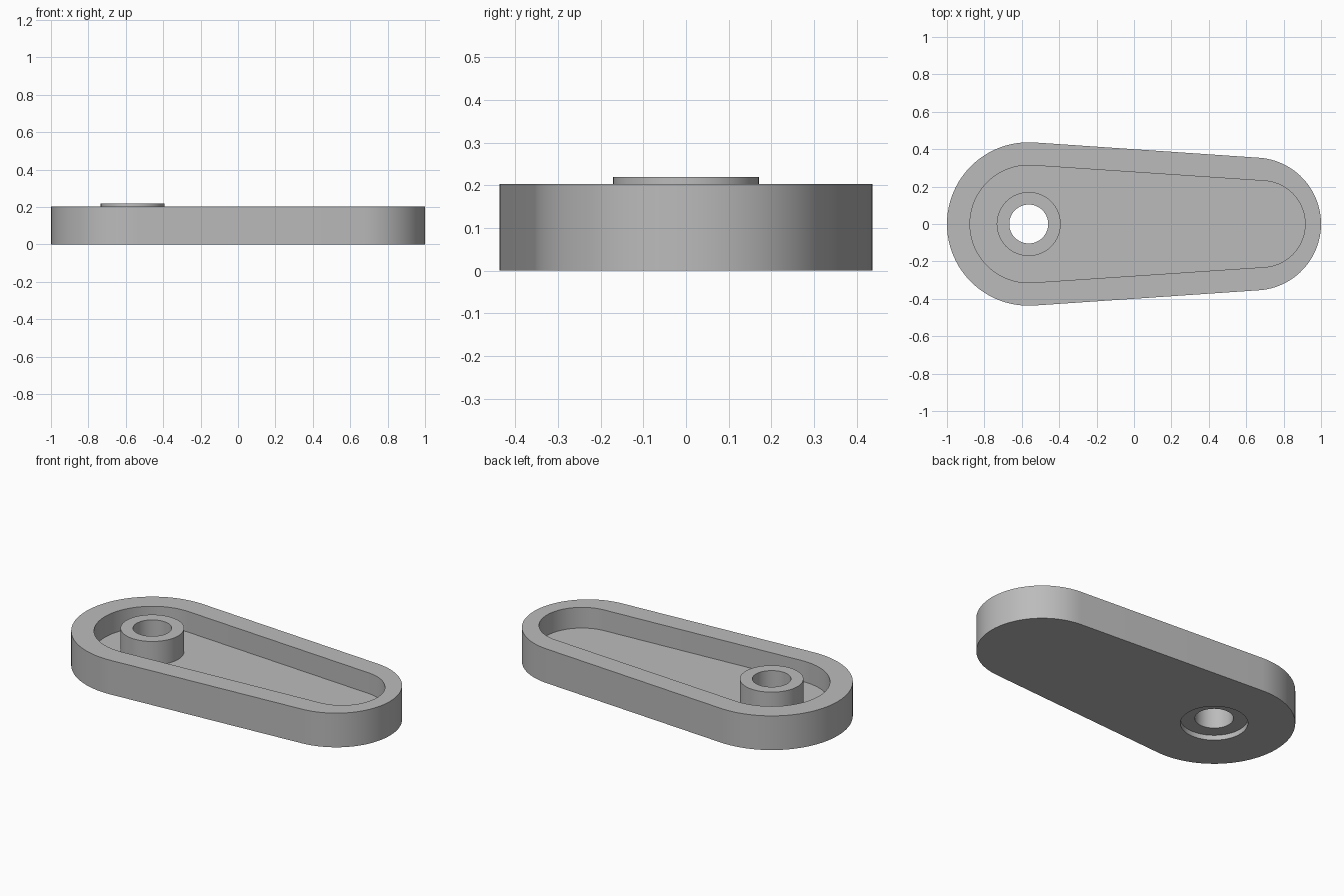
import bpy, bmesh
from math import sin, cos, pi, asin, radians

if "Cube" in bpy.data.objects:
    bpy.data.objects.remove(bpy.data.objects["Cube"], do_unlink=True)

SEG = 48            # segments per half turn
PIVOT = -0.563      # x of the big end and its bore
TOP, FLOOR, RECESS, BOSS_TOP = 0.203, 0.08, 0.03, 0.22
BORE, BOSS, COUNTERBORE = 0.104, 0.171, 0.182

grey = bpy.data.materials.new("plain_grey")
grey.use_nodes = True
colour = (0.5, 0.5, 0.5, 1)
grey.diffuse_color = colour
grey.node_tree.nodes["Principled BSDF"].inputs["Base Color"].default_value = colour


def arc(cx, r, start, end):
    return [(cx + r * cos(start + (end - start) * i / SEG),
             r * sin(start + (end - start) * i / SEG)) for i in range(SEG + 1)]


def tapered_outline(big_r, small_x, small_r):
    """Two circles joined by their outer tangents."""
    a = pi / 2 - asin((big_r - small_r) / (small_x - PIVOT))
    return arc(small_x, small_r, -a, a) + arc(PIVOT, big_r, a, 2 * pi - a)


def circle(r):
    return [(PIVOT + r * cos(pi * i / SEG), r * sin(pi * i / SEG)) for i in range(2 * SEG)]


def ring(bm, outline, z):
    verts = [bm.verts.new((x, y, z)) for x, y in outline]
    edges = [bm.edges.new((v, verts[i - 1])) for i, v in enumerate(verts)]
    return verts, edges


def skin(bm, lower, upper):
    a, b = lower[0], upper[0]
    for i in range(len(a)):
        bm.faces.new((a[i - 1], a[i], b[i], b[i - 1]))


def fill(bm, outer, inner, up):
    """Flat face between an outline and the hole inside it."""
    made = bmesh.ops.triangle_fill(bm, edges=outer[1] + inner[1],
                                   use_beauty=True, normal=(0, 0, up))
    for f in made["geom"]:
        if isinstance(f, bmesh.types.BMFace):
            f.normal_update()
            if f.normal.z * up < 0:
                f.normal_flip()


def finish(bm, name):
    mesh = bpy.data.meshes.new(name)
    bm.to_mesh(mesh)
    bm.free()
    mesh.materials.append(grey)
    obj = bpy.data.objects.new(name, mesh)
    bpy.context.collection.objects.link(obj)
    bpy.ops.object.select_all(action="DESELECT")
    obj.select_set(True)
    bpy.context.view_layer.objects.active = obj
    bpy.ops.object.shade_smooth_by_angle(angle=radians(30))


# Tray: outer wall, rim, pocket wall, floor and underside
outer = tapered_outline(0.437, 0.645, 0.355)
pocket = tapered_outline(0.314, 0.684, 0.231)
bm = bmesh.new()
loops = [ring(bm, outer, 0), ring(bm, outer, TOP),
         ring(bm, pocket, TOP), ring(bm, pocket, FLOOR)]
for lower, upper in zip(loops, loops[1:]):
    skin(bm, lower, upper)
fill(bm, loops[0], ring(bm, circle(COUNTERBORE), 0), -1)
fill(bm, loops[3], ring(bm, circle(BOSS), FLOOR), 1)
finish(bm, "tray")

# Pivot boss: counterbore below, bore through, raised collar above
profile = [(BOSS, FLOOR), (BOSS, BOSS_TOP), (BORE, BOSS_TOP),
           (BORE, RECESS), (COUNTERBORE, RECESS), (COUNTERBORE, 0)]
bm = bmesh.new()
loops = [ring(bm, circle(r), z) for r, z in profile]
for lower, upper in zip(loops, loops[1:]):
    skin(bm, lower, upper)
finish(bm, "pivot_boss")
